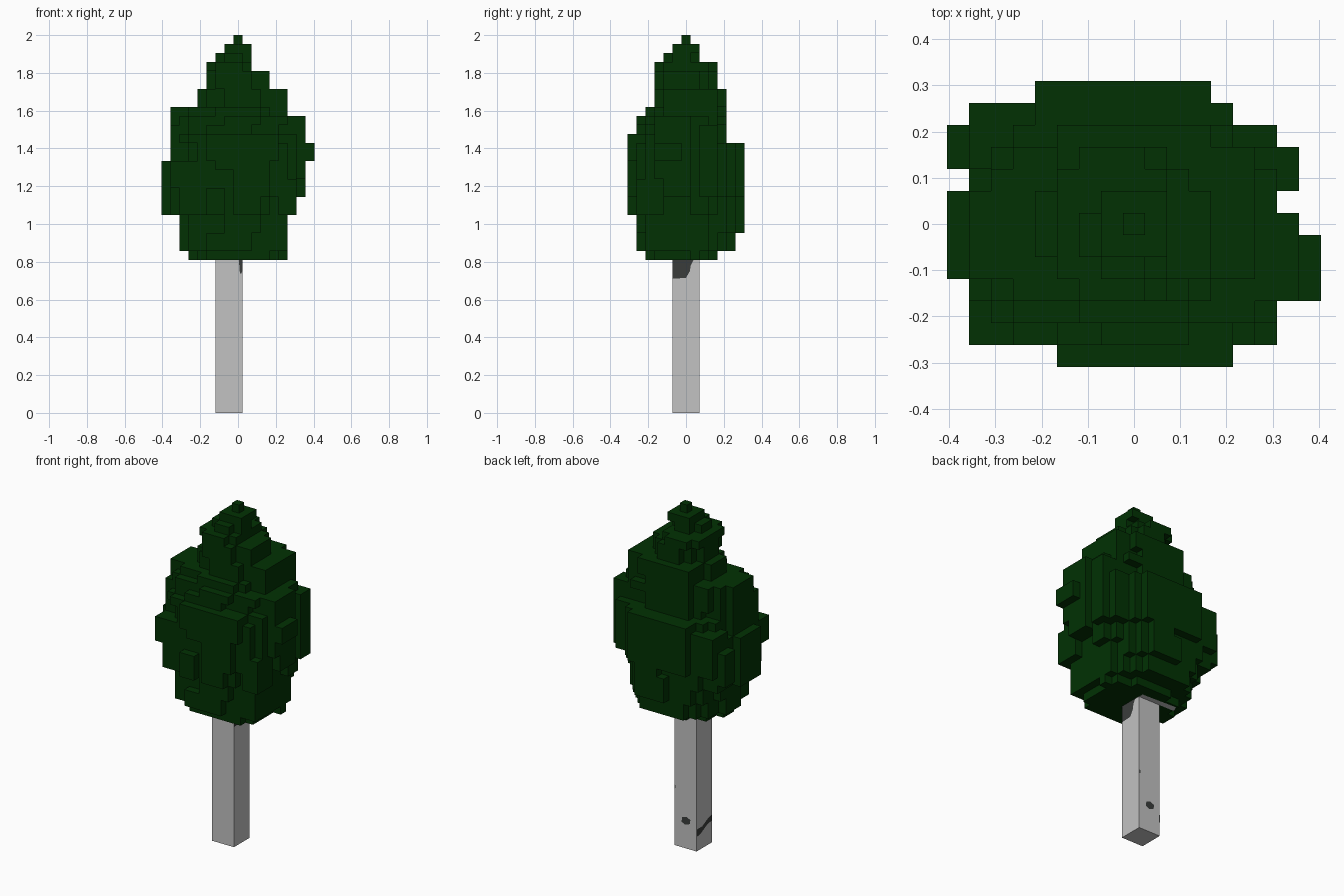
import bpy
import bmesh
import random
from mathutils import Vector

random.seed(4)
CELL = 1 / 21  # edge length of one block

default_cube = bpy.data.objects.get("Cube")
if default_cube:
    bpy.data.objects.remove(default_cube, do_unlink=True)


def make_material(name, color):
    material = bpy.data.materials.new(name)
    material.use_nodes = True
    material.diffuse_color = (*color, 1)
    material.node_tree.nodes["Principled BSDF"].inputs["Base Color"].default_value = (*color, 1)
    return material


def make_object(name, bm, material):
    mesh = bpy.data.meshes.new(name)
    bm.normal_update()
    bm.to_mesh(mesh)
    bm.free()
    mesh.materials.append(material)
    obj = bpy.data.objects.new(name, mesh)
    bpy.context.collection.objects.link(obj)
    return obj


leaf_green = make_material("leaf green", (0.0005, 0.031, 0.001))
pale_bark = make_material("pale bark", (0.54, 0.54, 0.54))
dark_bark = make_material("dark bark", (0.042, 0.046, 0.044))


def expand(runs):
    """Turn (count, low, high) runs into one (low, high) pair per layer."""
    return [(low, high) for count, low, high in runs for _ in range(count)]


# Crown extents in blocks, from the lowest layer upward
BASE = 17
width = expand([(1, -5, 5), (4, -6, 5), (2, -8, 6), (4, -8, 7), (2, -7, 8), (3, -7, 7),
                (1, -7, 5), (2, -4, 5), (1, -3, 3), (1, -3, 3), (1, -3, 1), (1, -2, 1),
                (1, -1, 1), (1, 0, 0)])
depth = expand([(1, -4, 3), (2, -5, 5), (2, -5, 6), (8, -6, 6), (1, -6, 4), (2, -5, 4),
                (1, -4, 4), (2, -3, 4), (3, -3, 3), (1, -2, 1), (1, -1, 1), (1, 0, 0)])
# Crown outline in plan, from the front row to the back row
plan = expand([(1, -4, 4), (2, -7, 6), (1, -7, 8), (2, -8, 8), (1, -8, 7), (1, -8, 6),
               (1, -7, 7), (1, -8, 7), (1, -8, 6), (1, -7, 4), (1, -4, 3)])

# Clumps that stick out: x range, y range, layer range
clumps = [
    # left side, from low to high
    (4, 5, -4, 2, 18, 21), (5, 6, -5, -3, 22, 25), (5, 7, 2, 3, 24, 31), (5, 7, -3, 0, 26, 32),
    (6, 8, -3, -1, 28, 29), (2, 5, -2, 3, 33, 35), (0, 3, -2, 1, 36, 37),
    # back
    (-1, 2, 5, 6, 20, 22), (-4, 3, 4, 6, 24, 29), (-7, -4, 3, 5, 24, 28), (-3, -1, 3, 4, 30, 35),
    # right side
    (-5, -4, -4, -3, 18, 21), (-8, -6, -2, 1, 22, 27), (-8, -6, 3, 4, 23, 26),
    (-7, -5, -5, -4, 25, 27), (-7, -5, -3, 1, 28, 31), (-7, -5, -1, 1, 32, 33),
    # front
    (-3, -2, -6, -5, 22, 24), (0, 2, -6, -5, 22, 24), (-2, 1, -6, -5, 27, 29),
    (2, 4, -6, -4, 28, 30), (-3, -1, -5, -4, 30, 31),
]

bumps = {}


def bump(*cell):
    """Random outward reach shared by all blocks of one clump."""
    return bumps.setdefault(cell, random.uniform(0.74, 1.0))


def in_crown(i, j, k):
    (x0, x1), (y0, y1) = width[k - BASE], depth[k - BASE]
    p0, p1 = plan[j + 6]
    if not (x0 <= i <= x1 and y0 <= j <= y1 and p0 <= i <= p1):
        return False
    if any(a <= i <= b and c <= j <= d and e <= k <= f for a, b, c, d, e, f in clumps):
        return True
    u = abs(2 * i - x0 - x1) / (x1 - x0 + 1)
    v = abs(2 * j - y0 - y1) / (y1 - y0 + 1)
    reach = 0.95 if k > 37 else bump((i + 9) // 3, (j + 8) // 3, k // 4)
    return u ** 2.5 + v ** 2.5 < reach


blocks = {(i, j, k) for k in range(BASE, BASE + len(width))
          for i in range(-8, 9) for j in range(-6, 7) if in_crown(i, j, k)}

# Crown: keep only the outer faces of the blocks and merge flat areas
bm = bmesh.new()
for block in sorted(blocks):
    center = Vector(block) + Vector((0, 0, 0.5))
    for axis in range(3):
        for sign in (-1, 1):
            normal = Vector((0, 0, 0))
            normal[axis] = sign
            if tuple(int(a + b) for a, b in zip(block, normal)) in blocks:
                continue
            side = Vector((normal.y, normal.z, normal.x))
            up = normal.cross(side)
            corners = [(-1, -1), (1, -1), (1, 1), (-1, 1)]
            bm.faces.new([bm.verts.new((center + (normal + side * a + up * b) / 2) * CELL)
                          for a, b in corners])
bmesh.ops.remove_doubles(bm, verts=bm.verts, dist=CELL / 100)
bmesh.ops.dissolve_limit(bm, angle_limit=0.01, verts=bm.verts, edges=bm.edges)
make_object("crown", bm, leaf_green)

# Trunk: a square post that ends inside the crown
LEFT, RIGHT, SIDE, TOP = -2.5 * CELL, 0.5 * CELL, 1.5 * CELL, 18 * CELL
bm = bmesh.new()
bmesh.ops.create_cube(bm, size=1)
for vert in bm.verts:
    vert.co.x = RIGHT if vert.co.x > 0 else LEFT
    vert.co.y = SIDE if vert.co.y > 0 else -SIDE
    vert.co.z = TOP if vert.co.z > 0 else 0
make_object("trunk", bm, pale_bark)


def bark_plate(name, axis, level, sign, outline, material=dark_bark):
    """Thin plate facing along an axis; outline gives the other two coordinates."""
    bm = bmesh.new()
    verts = []
    for a, b in outline:
        point = [a, b]
        point.insert(axis, level + sign * 0.0015)
        verts.append(bm.verts.new(point))
    face = bm.faces.new(verts)
    face.normal_update()
    if face.normal[axis] * sign < 0:
        face.normal_flip()
    make_object(name, bm, material)


# Dark bark marks on the trunk faces, and bare bark under the crown
bark_plate("bark_mark_upper_left", 0, RIGHT, 1,
           [(-SIDE, 0.71), (0, 0.715), (0.02, 0.75), (0.025, 0.78), (0.045, 0.82), (-SIDE, 0.82)])
bark_plate("bark_mark_upper_front", 1, -SIDE, -1,
           [(0.005, 0.82), (0.008, 0.75), (0.015, 0.735), (RIGHT, 0.75), (RIGHT, 0.82)])
bark_plate("bark_under_crown", 2, BASE * CELL, -1,
           [(RIGHT, SIDE), (RIGHT, 0.1), (-0.2, 0.11), (-0.22, SIDE)], pale_bark)
bark_plate("bark_mark_knot", 1, SIDE, 1,
           [(-0.08, 0.175), (-0.075, 0.15), (-0.045, 0.14), (-0.022, 0.15),
            (-0.025, 0.178), (-0.055, 0.187)])
bark_plate("bark_mark_speck", 1, SIDE, 1,
           [(RIGHT, 0.335), (RIGHT, 0.36), (0.016, 0.355), (0.016, 0.34)])
bark_plate("bark_mark_low_band", 0, LEFT, -1,
           [(SIDE, 0.085), (0.03, 0.095), (-0.03, 0.125), (-SIDE, 0.13),
            (-SIDE, 0.165), (-0.04, 0.16), (0.02, 0.13), (SIDE, 0.13)])
